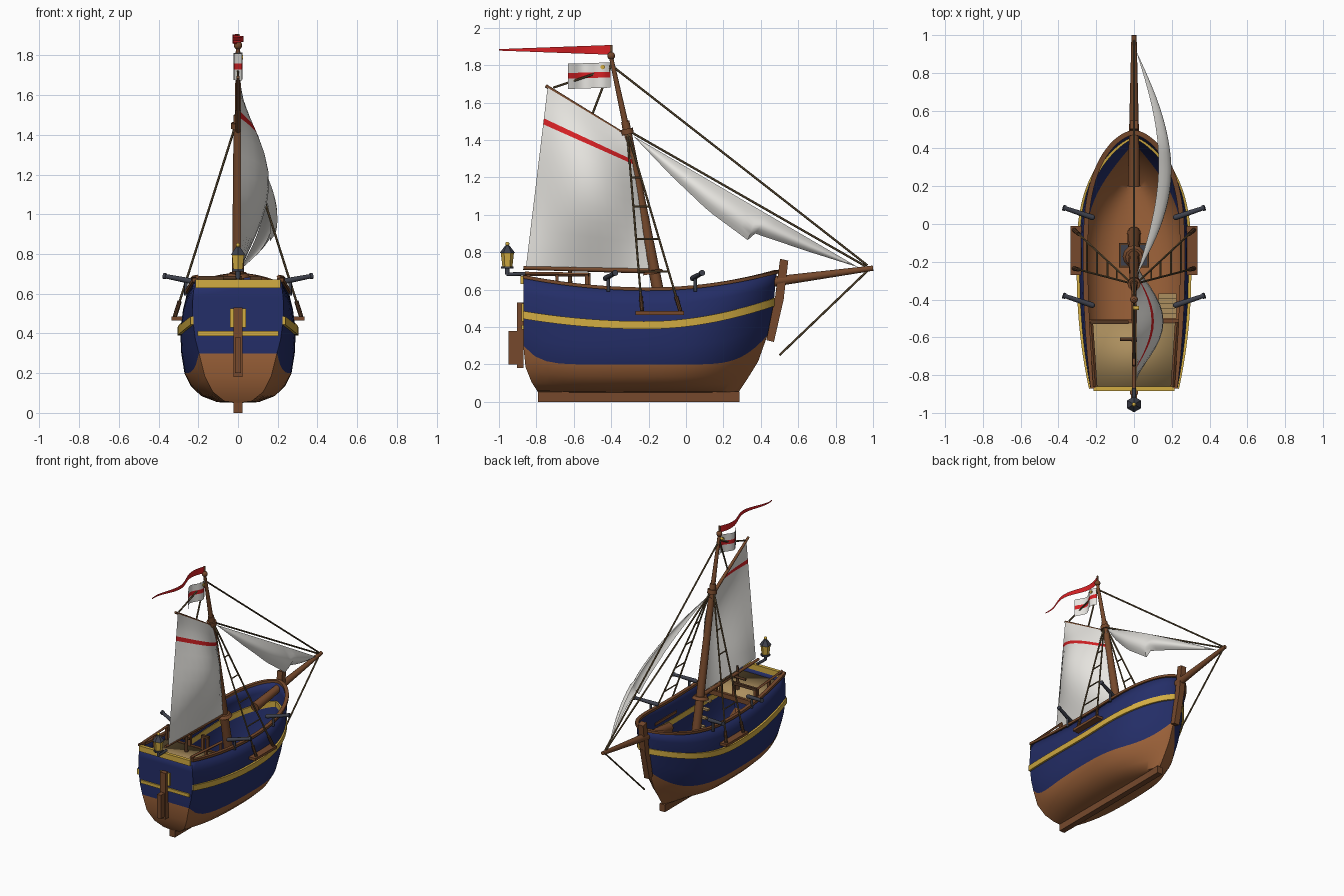
import bpy, bmesh, math
from mathutils import Vector, Matrix

if "Cube" in bpy.data.objects:
    bpy.data.objects.remove(bpy.data.objects["Cube"])

def material(name, r, g, b):
    m = bpy.data.materials.new(name)
    m.diffuse_color = [((c / 255 + .055) / 1.055) ** 2.4 for c in (r, g, b)] + [1]
    m.use_nodes = True
    m.node_tree.nodes["Principled BSDF"].inputs["Base Color"].default_value = m.diffuse_color
    return m

HULL = material("hull brown", 158, 99, 58)
WOOD = material("spar brown", 118, 73, 44)
DARK = material("dark wood", 84, 56, 36)
BLUE = material("navy blue", 36, 46, 104)
GOLD = material("gold", 210, 172, 66)
SAIL = material("sail white", 232, 230, 225)
RED = material("red", 214, 32, 36)
IRON = material("iron grey", 62, 65, 76)
TAN = material("deck tan", 172, 143, 94)
ROPE = material("rope", 102, 84, 56)

def finish(name, bm, *mats, smooth=40):
    me = bpy.data.meshes.new(name)
    bm.to_mesh(me)
    bm.free()
    for m in mats:
        me.materials.append(m)
    me.shade_smooth()
    me.set_sharp_from_angle(angle=math.radians(smooth))
    ob = bpy.data.objects.new(name, me)
    bpy.context.collection.objects.link(ob)
    return ob

def box(name, x, y, z, mat):
    """Box from (min, max) ranges."""
    bm = bmesh.new()
    mid = Vector([sum(r) / 2 for r in (x, y, z)])
    size = [r[1] - r[0] for r in (x, y, z)]
    bmesh.ops.create_cube(bm, size=1, matrix=Matrix.Translation(mid) @ Matrix.Diagonal(size + [1]))
    return finish(name, bm, mat, smooth=20)

def rod(name, a, b, r, mat, r2=None, n=10):
    """Tapered round bar between two points."""
    a, b = Vector(a), Vector(b)
    rot = (b - a).to_track_quat('Z', 'Y').to_matrix().to_4x4()
    bm = bmesh.new()
    bmesh.ops.create_cone(bm, cap_ends=True, segments=n, radius1=r, radius2=r if r2 is None else r2,
                          depth=(b - a).length, matrix=Matrix.Translation((a + b) / 2) @ rot)
    return finish(name, bm, mat)

def ball(name, p, r, mat):
    bm = bmesh.new()
    bmesh.ops.create_uvsphere(bm, u_segments=12, v_segments=8, radius=r, matrix=Matrix.Translation(p))
    return finish(name, bm, mat)

def grid(rows, rule=lambda i: 0, bm=None):
    bm = bm or bmesh.new()
    vs = [[bm.verts.new(p) for p in row] for row in rows]
    for i in range(len(vs) - 1):
        for j in range(len(vs[0]) - 1):
            f = bm.faces.new((vs[i][j], vs[i][j + 1], vs[i + 1][j + 1], vs[i + 1][j]))
            f.material_index = rule(i)
    return bm

def profile(name, pts, w, mat):
    """Side outline (y, z) extruded across x."""
    bm = bmesh.new()
    f = bm.faces.new([bm.verts.new((-w, y, z)) for y, z in pts])
    ext = bmesh.ops.extrude_face_region(bm, geom=[f])
    bmesh.ops.translate(bm, vec=(2 * w, 0, 0), verts=[v for v in ext['geom'] if isinstance(v, bmesh.types.BMVert)])
    bmesh.ops.recalc_face_normals(bm, faces=bm.faces)
    return finish(name, bm, mat, smooth=20)

def interp(x, pts):
    for (a, p), (b, q) in zip(pts, pts[1:]):
        if x <= b:
            return p + (q - p) * max(0, x - a) / (b - a)
    return pts[-1][1]

# --- hull: levels are (breadth factor, z, stern rise, bow rise, rise power)
LEVELS = [(0, .05, 0, 0, 2), (.36, .054, .005, 0, 2), (.64, .085, .02, .03, 4), (.82, .135, .05, .08, 6),
          (.93, .2, .1, .16, 8), (.985, .3, .07, .15, 4), (1, .39, .055, .125, 2),
          (.995, .43, .055, .125, 2), (.955, .52, .06, .105, 2), (.885, .603, .066, .093, 2)]

def hull_point(t, k):
    f, z, stern, bow, p = LEVELS[k]
    d, low = abs(2 * t - 1), 1 - k / 9
    z += (stern if t < .5 else bow) * d ** p
    if t < .5:
        b = (.29 - .045 * d ** 2) * (1 - .25 * low * d ** 3)
    else:
        b = .29 * max(0, 1 - d ** 3) ** (.6 + .5 * low)
    y0 = interp(z, [(.05, -.79), (.12, -.835), (.22, -.87)])
    y1 = interp(z, [(.05, .28), (.2, .38), (.35, .435), (.52, .468), (.7, .485)])
    return Vector((b * f, y0 + (y1 - y0) * t, z))

STATIONS = [1 - (1 - i / 32) ** 1.6 for i in range(33)]
TOP = len(LEVELS) - 1
rows = []
for k in list(range(TOP, 0, -1)) + list(range(TOP + 1)):
    rows.append([hull_point(t, k) for t in STATIONS])
for row in rows[:TOP]:
    for p in row:
        p.x *= -1
bm = grid(rows, lambda i: 0 if TOP - 4 <= i < TOP + 4 else 1)
stern = [[rows[TOP - k][0], rows[TOP + k][0]] for k in range(TOP + 1)]
grid(stern, lambda i: 0 if i < 4 else 1, bm)
bmesh.ops.remove_doubles(bm, verts=bm.verts, dist=.0005)
bmesh.ops.recalc_face_normals(bm, faces=bm.faces)
hull = finish("hull", bm, HULL, BLUE)
sol = hull.modifiers.new("thickness", 'SOLIDIFY')
sol.thickness, sol.offset = .01, -1

def hull_rail(name, k, lift, w, h, mat):
    """Square moulding following a hull level on both sides."""
    for s, side in ((1, "right"), (-1, "left")):
        path = [hull_point(t, k) + Vector((0, 0, lift)) for t in STATIONS]
        rows = []
        for i, p in enumerate(path):
            d = path[min(i + 1, 32)] - path[max(i - 1, 0)]
            n = Vector((d.y, -d.x, 0)).normalized() * w
            ring = [p + n * a + Vector((0, 0, h * b)) for a, b in ((1, 1), (1, -1), (-1, -1), (-1, 1), (1, 1))]
            rows.append([(q.x * s, q.y, q.z) for q in ring])
        bm = grid(rows)
        bm.faces.new([bm.verts.new(q) for q in rows[0][:4]])
        bmesh.ops.remove_doubles(bm, verts=bm.verts, dist=.0002)
        bmesh.ops.recalc_face_normals(bm, faces=bm.faces)
        finish(name + "_" + side, bm, mat)

hull_rail("gold_wale", 6, .02, .014, .021, GOLD)
hull_rail("cap_rail", TOP, 0, .013, .009, WOOD)

# --- keel, stem and rudder
box("keel", (-.022, .022), (-.79, .285), (0, .055), WOOD)
profile("stem_lower", [(.43, .33), (.47, .32), (.525, .56), (.475, .56)], .022, WOOD)
profile("stem_head", [(.475, .55), (.522, .55), (.547, .755), (.503, .765)], .022, WOOD)
profile("rudder", [(-.9, .2), (-.95, .2), (-.95, .38), (-.9, .38)], .016, WOOD)
box("rudder_post", (-.022, .022), (-.903, -.868), (.18, .53), WOOD)

# --- transom trim
box("stern_top_rail", (-.215, .215), (-.885, -.86), (.63, .672), GOLD)
box("stern_band", (-.205, .205), (-.88, -.868), (.388, .412), GOLD)
box("stern_window", (-.04, .04), (-.88, -.868), (.43, .525), GOLD)

# --- quarterdeck with rails, ladder and steering post
bm = bmesh.new()
grid([[(-.205, -.865, .6), (.205, -.865, .6)], [(-.238, -.52, .58), (.238, -.52, .58)]], bm=bm)
deck = finish("quarterdeck", bm, TAN)
sol = deck.modifiers.new("thickness", 'SOLIDIFY')
sol.thickness, sol.offset = .02, -1
box("quarterdeck_beam", (-.24, .24), (-.525, -.505), (.55, .585), WOOD)
for s, side in ((1, "right"), (-1, "left")):
    for i, y in enumerate((-.84, -.69, -.53)):
        x = s * (.205 + (y + .84) * .07)
        box(f"rail_post_{side}_{i}", (x - .009, x + .009), (y - .009, y + .009), (.57, .68), WOOD)
    rod("side_rail_" + side, (s * .205, -.86, .685), (s * .228, -.52, .68), .011, WOOD, n=4)
for a, b in ((-.23, -.03), (.06, .12)):
    box("front_rail", (a, b), (-.53, -.51), (.67, .69), DARK)
    for x in (a + .01, b - .01):
        box("front_rail_post", (x - .009, x + .009), (-.529, -.511), (.57, .68), WOOD)
for i in range(5):
    box(f"ladder_step_{i}", (.13, .225), (-.5 + i * .026, -.472 + i * .026), (.5 - i * .055, .515 - i * .055), TAN)
rod("steering_post", (0, -.62, .58), (0, -.62, .76), .014, DARK, .008)
rod("steering_handle", (-.075, -.61, .68), (.02, -.61, .68), .009, DARK)

# --- hatch in the hold
box("hatch_frame", (-.08, .08), (-.23, -.1), (.28, .31), DARK)
for x in (-.04, .04):
    box("hatch_panel", (x - .03, x + .03), (-.22, -.11), (.305, .315), IRON)

# --- mast, spars and bowsprit
rod("mast", (0, -.05, .08), (0, -.325, 1.5), .036, WOOD, .022, 16)
rod("topmast", (0, -.305, 1.4), (0, -.4, 1.84), .018, WOOD, .011, 12)
rod("mast_collar", (0, -.312, 1.43), (0, -.318, 1.46), .034, WOOD, n=12)
rod("mast_boom_ring", (0, -.172, .685), (0, -.175, .705), .06, WOOD, .045, 12)
ball("masthead_ball", (0, -.4, 1.85), .021, WOOD)
rod("bowsprit", (0, .2, .607), (0, 1, .715), .034, WOOD, .014, 14)
rod("boom", (0, -.17, .7), (0, -.87, .716), .015, WOOD, .01)
rod("gaff", (0, -.29, 1.4), (0, -.75, 1.69), .014, WOOD, .009)

# --- mainsail with a red stripe
def lerp(a, b, t):
    return Vector(a).lerp(Vector(b), t)

V = [i / 10 for i in range(8)] + [.795, .828, .88, .94, 1]
rows = []
for v in V:
    fore, aft = lerp((0, -.185, .712), (0, -.285, 1.405), v), lerp((0, -.855, .725), (0, -.74, 1.68), v)
    row = []
    for j in range(13):
        p = lerp(fore, aft, j / 12)
        p.x = .012 + .145 * math.sin(math.pi * j / 12) * math.sin(math.pi * v ** 1.1)
        row.append(p)
    rows.append(row)
finish("mainsail", grid(rows, lambda i: 1 if i == 8 else 0), SAIL, RED)

# --- jib, bellied out to the right
FOOT_Y = [(0, -.28), (.2, -.08), (.38, .12), (.56, .33), (.6, .37), (.8, .65), (1, .92)]
FOOT_Z = [(0, 1.42), (.2, 1.21), (.38, 1.02), (.56, .865), (.6, .9), (.8, .805), (1, .72)]
rows = []
for i in range(26):
    t = i / 25
    row = []
    for j in range(9):
        s = j / 8
        p = lerp((0, -.28 + 1.2 * t, 1.42 - .7 * t), (0, interp(t, FOOT_Y), interp(t, FOOT_Z)), s)
        p.x = .01 + math.sin(math.pi * t) * (.12 + .035 * s + .05 * math.sin(math.pi * s))
        row.append(p)
    rows.append(row)
finish("jib", grid(rows), SAIL)

# --- flag and pennant
rows = [[(.022 * math.sin(j * .75), -.405 - .0225 * j, z - .0007 * j) for j in range(11)]
        for z in (1.68, 1.735, 1.765, 1.815)]
finish("flag", grid(rows, lambda i: 1 if i == 1 else 0), SAIL, RED)
rod("flag_badge", (-.004, -.445, 1.79), (.026, -.445, 1.79), .012, GOLD)
rows = []
for side in (1, -1):
    rows.append([(-.028 * math.sin(j * .42), -.4 - .03 * j, 1.882 + side * (.026 - .0011 * j)) for j in range(21)])
finish("pennant", grid(rows), RED)
rod("pennant_staff", (0, -.4, 1.85), (0, -.4, 1.908), .007, WOOD)

# --- standing rigging
for name, a, b in (("topmast_stay", (0, -.4, 1.8), (0, .97, .73)), ("fore_stay", (0, -.29, 1.44), (0, .96, .725)),
                   ("bobstay", (0, .98, .71), (0, .5, .25)), ("peak_halyard", (0, -.71, 1.68), (0, -.5, 1.75)),
                   ("peak_halyard_upper", (0, -.5, 1.75), (0, -.4, 1.8)), ("gaff_bridle", (0, -.5, 1.54), (0, -.4, 1.8))):
    rod(name, a, b, .006, ROPE, n=6)
for s, side in ((1, "right"), (-1, "left")):
    box("channel_" + side, sorted((s * .265, s * .335)), (-.27, -.01), (.465, .485), WOOD)
    top = (s * .012, -.315, 1.45)
    feet = [(s * .318, -.235, .485), (s * .318, -.03, .485)]
    for f in feet:
        rod("shroud_" + side, f, top, .006, ROPE, n=6)
        rod("deadeye_" + side, f, lerp(f, top, .08), .011, DARK, n=8)
    for q in (.22, .4, .58, .74):
        rod("ratline_" + side, lerp(feet[0], top, q), lerp(feet[1], top, q), .005, ROPE, n=6)

    # swivel guns on the rails
    for y, nm in ((.06, "fore"), (-.405, "aft")):
        a, b = Vector((s * .22, y - .025, .66)), Vector((s * .375, y + .027, .69))
        rod(f"gun_{nm}_{side}", a, b, .015, IRON, .011, 12)
        rod(f"gun_muzzle_{nm}_{side}", lerp(a, b, .92), b, .015, IRON, .016, 12)
        ball(f"gun_knob_{nm}_{side}", a, .014, IRON)
        rod(f"gun_swivel_{nm}_{side}", (s * .262, y - .01, .59), lerp(a, b, .27), .009, IRON)

# --- stern lantern
rod("lantern_bracket", (0, -.86, .685), (0, -.96, .682), .01, IRON)
rod("lantern_stem", (0, -.955, .68), (0, -.955, .72), .012, IRON)
rod("lantern_base", (0, -.955, .712), (0, -.955, .725), .034, IRON, n=6)
rod("lantern_glass", (0, -.955, .725), (0, -.955, .795), .027, GOLD, .035, 6)
rod("lantern_roof", (0, -.955, .795), (0, -.955, .835), .042, IRON, .012, 6)
ball("lantern_finial", (0, -.955, .845), .011, GOLD)
